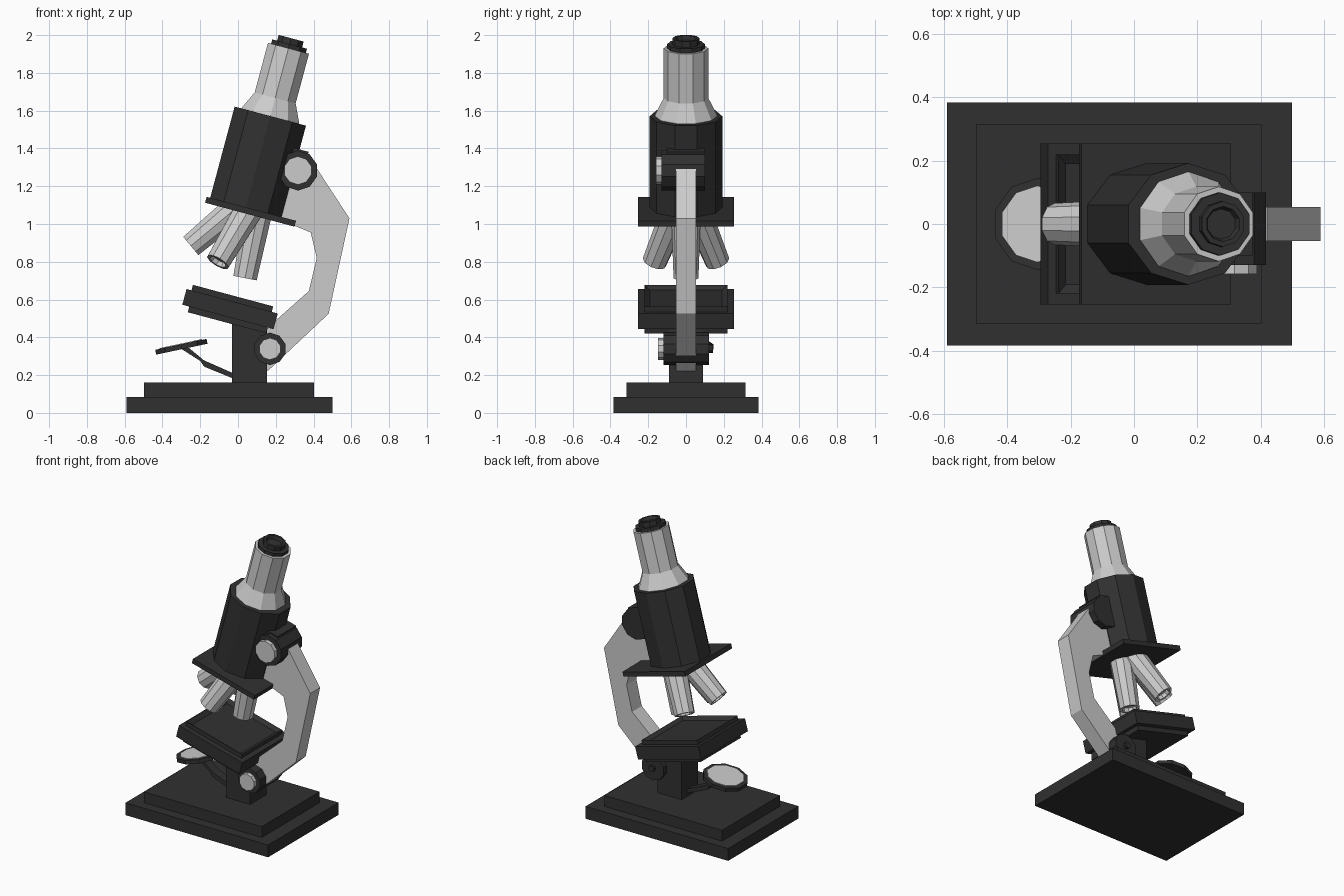
import bpy, bmesh, math
from mathutils import Vector, Matrix

if "Cube" in bpy.data.objects:
    bpy.data.objects.remove(bpy.data.objects["Cube"])

TILT = math.radians(15)
U = Vector((math.sin(TILT), 0, math.cos(TILT)))    # along the tube
V = Vector((math.cos(TILT), 0, -math.sin(TILT)))   # across the tube
TOP = Vector((0.171, 0, 1.571))                    # top centre of the body

black = bpy.data.materials.new("black_enamel")
black.diffuse_color = (0.03, 0.03, 0.03, 1)
black.use_nodes = True
black.node_tree.nodes["Principled BSDF"].inputs["Base Color"].default_value = black.diffuse_color


def finish(name, bm, mat=None):
    bmesh.ops.recalc_face_normals(bm, faces=bm.faces)
    me = bpy.data.meshes.new(name)
    bm.to_mesh(me)
    bm.free()
    ob = bpy.data.objects.new(name, me)
    bpy.context.collection.objects.link(ob)
    if mat:
        me.materials.append(mat)
    return ob


def box(name, center, size, tilt=0.0, mat=black, rim=0.0, depth=0.0):
    bm = bmesh.new()
    bmesh.ops.create_cube(bm, size=1)
    bmesh.ops.scale(bm, vec=size, verts=bm.verts)
    if rim:
        top = max(bm.faces, key=lambda f: f.calc_center_median().z)
        bmesh.ops.inset_region(bm, faces=[top], thickness=rim)
        bmesh.ops.translate(bm, vec=(0, 0, -depth), verts=top.verts)
    bm.transform(Matrix.Translation(center) @ Matrix.Rotation(tilt, 4, 'Y'))
    return finish(name, bm, mat)


def lathe(name, origin, axis, profile, mat=None, n=10, sx=1.0):
    """Revolve (radius, height) points; both open ends are capped."""
    o, d = Vector(origin), Vector(axis).normalized()
    e1 = Vector((1, 0, 0)) if abs(d.y) > 0.9 else Vector((0, 1, 0)).cross(d).normalized()
    e2 = d.cross(e1)
    bm = bmesh.new()
    rings = []
    for r, h in profile:
        ring = []
        for k in range(n):
            a = 2 * math.pi * (k + 0.5) / n
            ring.append(bm.verts.new(o + d * h + e1 * (r * sx * math.cos(a)) + e2 * (r * math.sin(a))))
        rings.append(ring)
    for a, b in zip(rings, rings[1:]):
        for k in range(n):
            j = (k + 1) % n
            bm.faces.new((a[k], a[j], b[j], b[k]))
    bm.faces.new(rings[0])
    bm.faces.new(rings[-1])
    return finish(name, bm, mat)


def extrude_xz(name, pts, half, mat=None):
    bm = bmesh.new()
    f = bm.faces.new([bm.verts.new((x, -half, z)) for x, z in pts])
    g = bmesh.ops.extrude_face_region(bm, geom=[f])
    bmesh.ops.translate(bm, vec=(0, 2 * half, 0),
                        verts=[v for v in g["geom"] if isinstance(v, bmesh.types.BMVert)])
    return finish(name, bm, mat)


# Stepped base and pillar
box("base_lower", (-0.046, 0, 0.0425), (1.09, 0.768, 0.085))
box("base_upper", (-0.047, 0, 0.12), (0.90, 0.632, 0.08))
box("pillar", (0.062, 0, 0.325), (0.185, 0.18, 0.34))

# Curved arm
extrude_xz("arm", [(0.25, 1.29), (0.42, 1.29), (0.59, 1.03), (0.48, 0.525), (0.158, 0.222),
                   (0.07, 0.36), (0.195, 0.485), (0.375, 0.645), (0.417, 0.82),
                   (0.385, 0.955), (0.30, 0.99), (0.22, 1.02)], 0.053)

# Stage: main plate, raised tray and under plate
stage = Vector((-0.031, 0, 0.591))
box("stage_plate", stage - U * 0.043, (0.50, 0.51, 0.086), TILT)
box("stage_tray", stage + U * 0.012 - V * 0.003, (0.44, 0.44, 0.036), TILT, rim=0.04, depth=0.02)
box("stage_under_plate", stage - U * 0.10 + V * 0.003, (0.43, 0.44, 0.034), TILT)

# Body, nose plate and focus housing
lathe("body", TOP, U, [(0.192, -0.515), (0.192, 0)], black, sx=1.07)
box("nose_plate", TOP - U * 0.516 + V * 0.03, (0.49, 0.51, 0.032), TILT)
box("focus_housing", TOP - U * 0.235 + V * 0.185, (0.12, 0.20, 0.21), TILT)

# Draw tube and hollow eyepiece
lathe("draw_tube", TOP, U, [(0.165, -0.01), (0.165, 0.005), (0.118, 0.10), (0.118, 0.372)])
lathe("eyepiece", TOP, U, [(0.10, 0.365), (0.10, 0.395), (0.072, 0.395), (0.072, 0.427),
                           (0.056, 0.427), (0.048, 0.405)], black)

# Focus knobs with bright caps on the front side
for label, x, z, r, rc, y0, y1 in (("upper", 0.317, 1.283, 0.106, 0.075, -0.13, 0.10),
                                   ("lower", 0.169, 0.339, 0.086, 0.058, -0.12, 0.122)):
    lathe(label + "_knob", (x, 0, z), (0, 1, 0), [(r, y0), (r, y1)], black)
    lathe(label + "_knob_cap", (x, 0, z), (0, 1, 0), [(rc, y0 - 0.028), (rc, y0 + 0.01)])
lathe("lower_knob_pin", (0.169, 0, 0.339), (0, 1, 0), [(0.022, 0.11), (0.022, 0.142)], black)

# Four objectives fanned around the nose, with recessed tips
apex = Vector((0.134, 0, 1.204))
nose = Vector((-0.51, 0, -0.86)).normalized()
side = nose.cross(Vector((0, 1, 0)))
for i in range(4):
    a = i * math.pi / 2
    spread = math.radians(19.5)
    d = nose * math.cos(spread) + (side * math.cos(a) + Vector((0, 1, 0)) * math.sin(a)) * math.sin(spread)
    lathe("objective_%d" % (i + 1), apex, d,
          [(0.078, 0.16), (0.066, 0.50), (0.048, 0.50), (0.044, 0.475)])

# Tilted mirror and its bent bracket
m_axis = Vector((-math.sin(math.radians(12)), 0, math.cos(math.radians(12))))
lathe("mirror_frame", (-0.30, 0, 0.35), m_axis, [(0.146, -0.013), (0.146, 0.013)], black)
lathe("mirror_glass", (-0.30, 0, 0.35), m_axis, [(0.12, 0.0), (0.12, 0.017)])
extrude_xz("mirror_bracket", [(-0.31, 0.345), (-0.27, 0.352), (-0.18, 0.278), (-0.03, 0.212), (0.0, 0.20),
                              (0.0, 0.172), (-0.03, 0.184), (-0.18, 0.245), (-0.20, 0.275)], 0.03, black)
